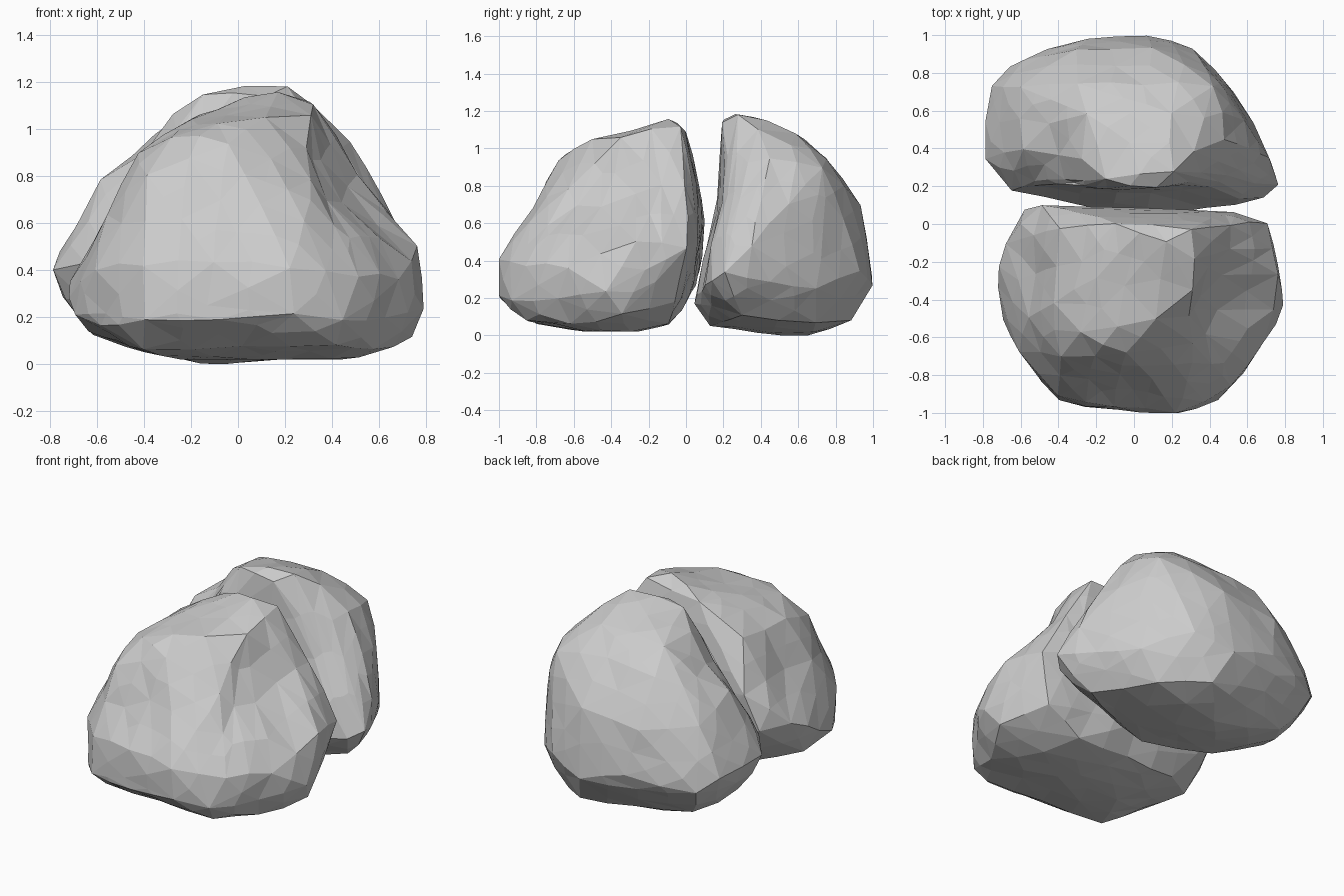
import bpy, bmesh, random
from mathutils import Vector

# key corners of the front boulder
FRONT = [
    # upper rim
    (0.17, -0.08, 1.16), (0.30, -0.03, 1.13), (0.30, -0.34, 1.06), (0.11, -0.50, 1.05),
    (-0.04, -0.68, 0.94), (-0.28, -0.57, 0.96), (-0.38, -0.69, 0.80), (-0.42, -0.42, 0.88),
    (-0.38, -0.02, 0.91), (-0.10, 0.01, 1.08),
    # middle
    (0.43, -0.02, 0.86), (0.32, -0.62, 0.78), (-0.55, -0.50, 0.64),
    (-0.50, 0.10, 0.62), (0.00, 0.04, 0.65), (0.54, 0.05, 0.50),
    # waist
    (0.70, 0.00, 0.47), (0.75, -0.26, 0.49), (0.79, -0.43, 0.23), (0.69, -0.63, 0.36),
    (0.51, -0.85, 0.36), (0.22, -1.00, 0.41), (0.25, -1.00, 0.22), (-0.10, -0.97, 0.43),
    (0.44, -0.93, 0.18), (-0.14, -0.97, 0.24), (-0.40, -0.93, 0.19), (-0.40, -0.90, 0.42),
    (-0.60, -0.67, 0.40), (-0.70, -0.50, 0.22), (-0.72, -0.33, 0.28), (-0.69, -0.10, 0.40),
    (-0.58, 0.07, 0.40), (0.00, 0.02, 0.24),
    # underside
    (0.74, -0.35, 0.12), (0.58, -0.62, 0.06), (0.42, -0.85, 0.10), (0.45, -0.30, 0.03),
    (0.20, -0.45, 0.02), (-0.25, -0.45, 0.03), (-0.40, -0.78, 0.07), (-0.58, -0.66, 0.17),
    (-0.63, -0.30, 0.14), (-0.40, -0.12, 0.08), (0.35, -0.09, 0.07), (0.60, -0.06, 0.18),
]

# key corners of the back boulder
BACK = [
    # upper rim
    (0.20, 0.28, 1.19), (0.12, 0.20, 1.16), (0.31, 0.38, 1.12), (-0.14, 0.24, 1.15),
    (-0.29, 0.34, 1.09), (0.20, 0.58, 1.08), (-0.25, 0.58, 1.04), (0.42, 0.73, 0.90),
    (0.05, 0.73, 0.95), (-0.30, 0.74, 0.92),
    # middle
    (0.47, 0.45, 0.95), (0.33, 0.24, 0.95), (-0.58, 0.40, 0.78), (-0.38, 0.22, 0.86),
    (-0.60, 0.72, 0.68), (0.10, 0.93, 0.70), (0.50, 0.68, 0.62), (-0.30, 0.92, 0.65),
    # waist
    (0.71, 0.34, 0.48), (0.77, 0.20, 0.32), (0.70, 0.14, 0.28), (0.36, 0.10, 0.25),
    (0.06, 0.04, 0.17), (-0.20, 0.09, 0.25), (-0.66, 0.16, 0.42), (-0.79, 0.34, 0.40),
    (-0.74, 0.55, 0.30), (-0.75, 0.74, 0.38), (-0.67, 0.83, 0.30), (-0.24, 0.98, 0.36),
    (0.07, 1.00, 0.27), (0.31, 0.93, 0.34), (0.53, 0.70, 0.25),
    # underside
    (0.58, 0.30, 0.12), (0.40, 0.70, 0.07), (0.15, 0.88, 0.09), (-0.07, 0.65, 0.00),
    (0.20, 0.25, 0.05), (0.05, 0.13, 0.06), (-0.40, 0.25, 0.09), (-0.55, 0.70, 0.10),
    (-0.65, 0.40, 0.17),
]

# hollows: centre, radius, push
FRONT_DENTS = [
    ((0.47, -0.38, 0.75), 0.32, (-0.08, 0.04, -0.03)),
    ((-0.05, -0.88, 0.62), 0.28, (0.0, 0.05, 0.0)),
    ((0.10, -0.28, 1.11), 0.20, (0.0, 0.0, -0.025)),
    ((-0.60, -0.25, 0.62), 0.25, (0.04, 0.0, 0.0)),
]
BACK_DENTS = [
    ((0.20, 0.12, 0.70), 0.40, (0.0, 0.06, 0.0)),
    ((-0.40, 0.14, 0.65), 0.35, (0.0, 0.04, 0.0)),
    ((-0.42, 0.34, 0.96), 0.22, (0.04, 0.0, -0.04)),
]


def boulder(name, points, dents, seed):
    """Hull of the corners, cut into small facets, rounded, roughened and dented."""
    rng = random.Random(seed)
    bm = bmesh.new()
    corners = [bm.verts.new(p) for p in points]
    res = bmesh.ops.convex_hull(bm, input=corners)
    loose = {g for key in ("geom_interior", "geom_unused") for g in res[key]
             if isinstance(g, bmesh.types.BMVert)}
    bmesh.ops.delete(bm, geom=list(loose), context='VERTS')
    hull = set(bm.verts)

    # split long edges twice, bulging the new corners slightly outward
    for limit, low_push, high_push in ((0.26, 0.004, 0.024), (0.26, -0.004, 0.012)):
        old = set(bm.verts)
        edges = [e for e in bm.edges if e.calc_length() > limit]
        bmesh.ops.subdivide_edges(bm, edges=edges, cuts=1)
        bmesh.ops.triangulate(bm, faces=bm.faces[:], quad_method='SHORT_EDGE')
        bm.normal_update()
        moves = [(v, v.normal * rng.uniform(low_push, high_push))
                 for v in bm.verts if v not in old]
        for v, d in moves:
            v.co += d
    bmesh.ops.smooth_vert(bm, verts=[v for v in bm.verts if v not in hull], factor=0.25,
                          use_axis_x=True, use_axis_y=True, use_axis_z=True)

    # hollows, then keep within the outer size
    for v in bm.verts:
        for centre, radius, push in dents:
            t = (v.co - Vector(centre)).length / radius
            if t < 1:
                v.co += Vector(push) * (1 - t * t)
        for i in range(3):
            axis = [p[i] for p in points]
            v.co[i] = min(max(v.co[i], min(axis)), max(axis))

    bmesh.ops.recalc_face_normals(bm, faces=bm.faces[:])
    mesh = bpy.data.meshes.new(name)
    bm.to_mesh(mesh)
    bm.free()
    bpy.context.collection.objects.link(bpy.data.objects.new(name, mesh))


boulder("front_boulder", FRONT, FRONT_DENTS, 4)
boulder("back_boulder", BACK, BACK_DENTS, 9)
